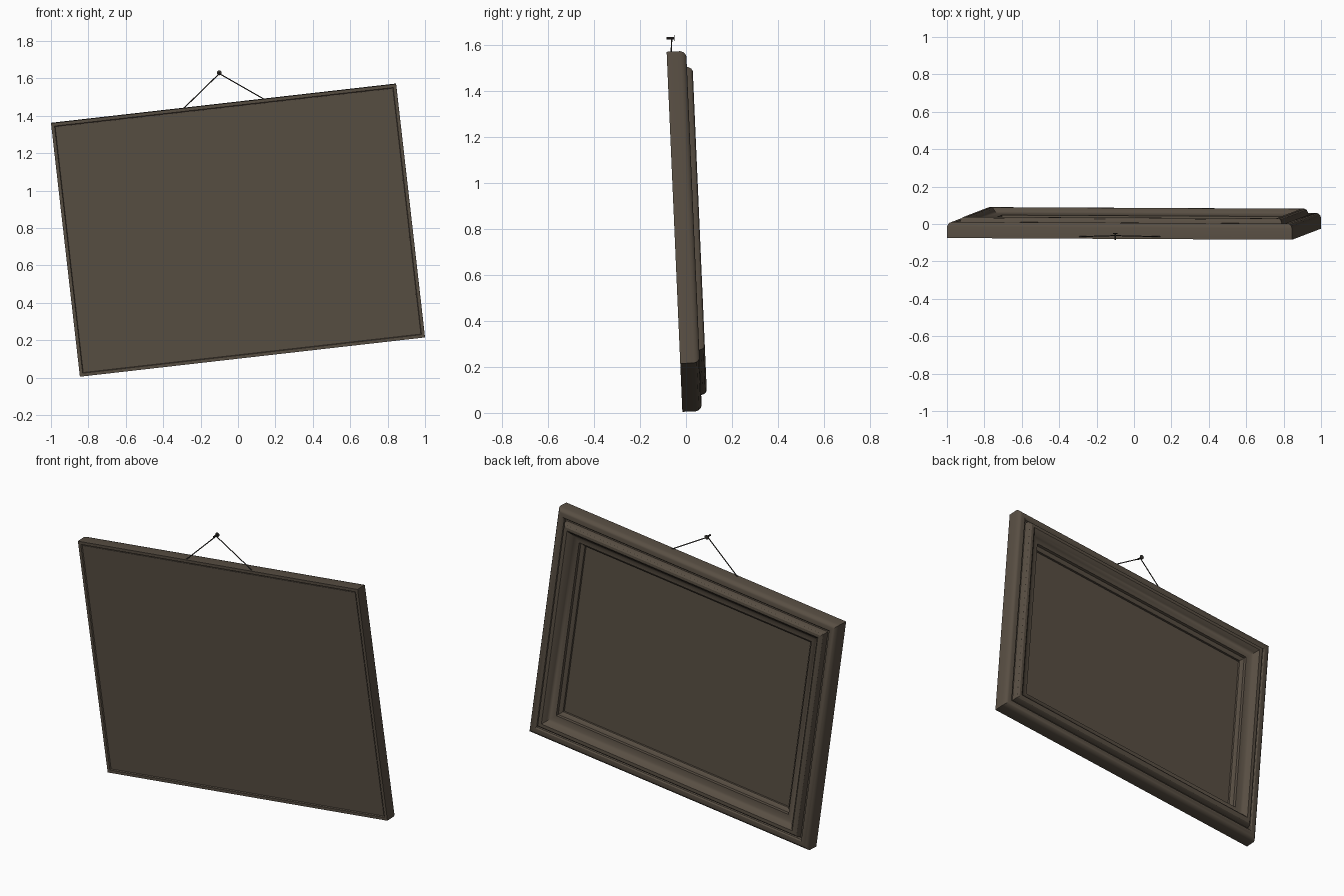
import bpy, bmesh, math
from mathutils import Matrix, Vector

if "Cube" in bpy.data.objects:
    bpy.data.objects.remove(bpy.data.objects["Cube"])

W, H = 1.857, 1.365
# roll in the wall plane, then lean of the top towards -y
POSE = (Matrix.Translation((0, -0.05, 0.787)) @ Matrix.Rotation(math.radians(2.5), 4, 'X')
        @ Matrix.Rotation(math.radians(-6.5), 4, 'Y'))


def material(name, rgb):
    m = bpy.data.materials.new(name)
    m.diffuse_color = (*rgb, 1)
    m.use_nodes = True
    m.node_tree.nodes["Principled BSDF"].inputs["Base Color"].default_value = m.diffuse_color
    return m


WOOD = material("dark brown wood", (0.098, 0.077, 0.056))
METAL = material("dark metal", (0.04, 0.035, 0.03))


def make(name, bm, mat, angle=30):
    bmesh.ops.recalc_face_normals(bm, faces=bm.faces)
    me = bpy.data.meshes.new(name)
    bm.to_mesh(me)
    bm.free()
    me.materials.append(mat)
    ob = bpy.data.objects.new(name, me)
    bpy.context.collection.objects.link(ob)
    bpy.context.view_layer.objects.active = ob
    ob.select_set(True)
    bpy.ops.object.shade_smooth_by_angle(angle=math.radians(angle))
    ob.select_set(False)
    return ob


def rod(name, a, b, r, r2=None, sides=8):
    a, b = Vector(a), Vector(b)
    bm = bmesh.new()
    rot = (b - a).to_track_quat('Z', 'Y').to_matrix().to_4x4()
    bmesh.ops.create_cone(bm, cap_ends=True, segments=sides, radius1=r,
                          radius2=r if r2 is None else r2, depth=(b - a).length,
                          matrix=Matrix.Translation((a + b) / 2) @ rot)
    return make(name, bm, METAL)


# Moulded frame: (inset from outer edge, depth from back), mitred at the corners
profile = [(0.18, 0.008), (0.02, 0.008), (0.017, 0.0), (0.0, 0.0), (0.0, 0.06), (0.004, 0.072),
           (0.012, 0.081), (0.022, 0.085), (0.042, 0.085), (0.05, 0.08), (0.054, 0.07),
           (0.062, 0.07), (0.064, 0.092), (0.07, 0.104), (0.08, 0.11), (0.096, 0.11),
           (0.106, 0.103), (0.115, 0.09), (0.128, 0.079), (0.145, 0.073), (0.158, 0.071),
           (0.16, 0.055), (0.172, 0.05), (0.18, 0.042)]
bm = bmesh.new()
rings = []
for inset, depth in profile:
    x, z = W / 2 - inset, H / 2 - inset
    rings.append([bm.verts.new((sx * x, depth, sz * z))
                  for sx, sz in ((-1, -1), (1, -1), (1, 1), (-1, 1))])
for i, ring in enumerate(rings):
    nxt = rings[(i + 1) % len(rings)]
    for k in range(4):
        j = (k + 1) % 4
        bm.faces.new((ring[k], ring[j], nxt[j], nxt[k]))
make("moulded_frame", bm, WOOD).matrix_world = POSE

# Flat panel filling the opening, seen from both sides
bm = bmesh.new()
bmesh.ops.create_cube(bm, size=1, matrix=Matrix.Translation((0, 0.019, 0))
                      @ Matrix.Diagonal((W - 0.35, 0.022, H - 0.35, 1)))
make("picture_panel", bm, WOOD).matrix_world = POSE

# Backing board inside the rear lip
bm = bmesh.new()
bmesh.ops.create_cube(bm, size=1, matrix=Matrix.Translation((0, 0.008, 0))
                      @ Matrix.Diagonal((W - 0.046, 0.008, H - 0.046, 1)))
make("backing_board", bm, WOOD).matrix_world = POSE

# Nail with a head, and the two halves of the hanging wire
NAIL = (-0.10, 1.625)
rod("nail", (NAIL[0], -0.085, NAIL[1] + 0.004), (NAIL[0], -0.05, NAIL[1] + 0.004), 0.005)
rod("nail_head", (NAIL[0], -0.053, NAIL[1] + 0.004), (NAIL[0], -0.049, NAIL[1] + 0.004), 0.013, sides=12)
for side, x, z in (("left", -0.30, 1.43), ("right", 0.145, 1.485)):
    rod("wire_" + side, (NAIL[0], -0.062, NAIL[1]), (x, -0.068, z), 0.003, sides=6)
